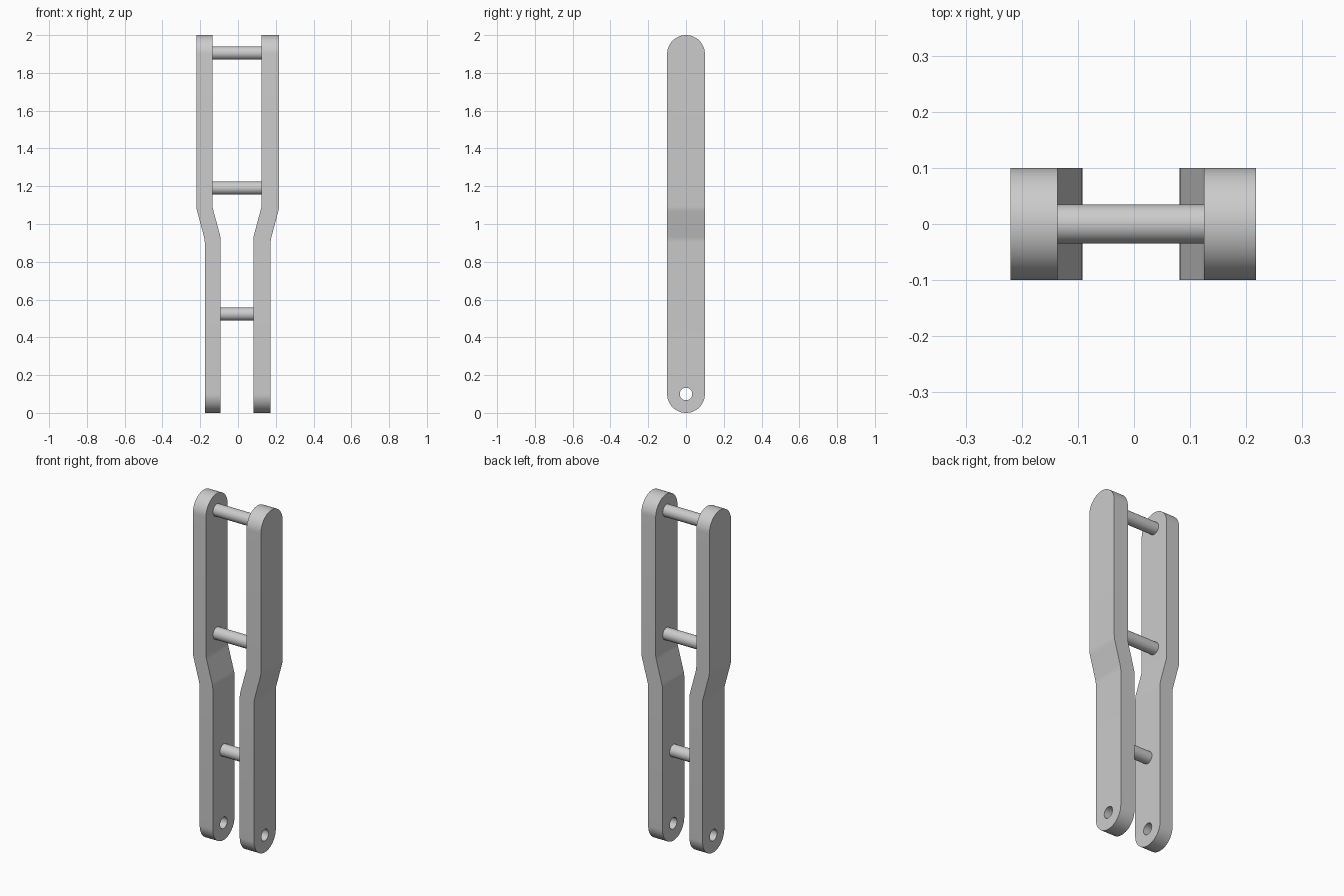
import bpy
import bmesh
from math import pi, sin, cos, radians
from mathutils import Vector, Matrix

if "Cube" in bpy.data.objects:
    bpy.data.objects.remove(bpy.data.objects["Cube"])

HALF_WIDTH = 0.1
HOLE_RADIUS = 0.033
PIN_RADIUS = 0.035
TOP = 2.0
# Height and outward shift along the softly rounded bend
BEND = [(0.91, 0), (0.925, 0.001), (0.94, 0.0045),
        (1.07, 0.0395), (1.085, 0.043), (1.1, 0.044)]
TILT = 0.13

steel = bpy.data.materials.new("grey steel")
steel.use_nodes = True
grey = (0.6, 0.6, 0.6, 1)
steel.diffuse_color = grey
steel.node_tree.nodes["Principled BSDF"].inputs["Base Color"].default_value = grey


def finish(name, bm):
    bmesh.ops.recalc_face_normals(bm, faces=bm.faces[:])
    mesh = bpy.data.meshes.new(name)
    bm.to_mesh(mesh)
    bm.free()
    mesh.materials.append(steel)
    ob = bpy.data.objects.new(name, mesh)
    bpy.context.collection.objects.link(ob)
    bpy.ops.object.select_all(action="DESELECT")
    ob.select_set(True)
    bpy.context.view_layer.objects.active = ob
    bpy.ops.object.shade_smooth_by_angle(angle=radians(30))


def loop(bm, points):
    verts = [bm.verts.new(p) for p in points]
    return [bm.edges.new((v, verts[i - 1])) for i, v in enumerate(verts)]


def bend_shift(u):
    if u <= BEND[0][0]:
        return 0
    for (u0, s0), (u1, s1) in zip(BEND, BEND[1:]):
        if u <= u1:
            return s0 + (s1 - s0) * (u - u0) / (u1 - u0)
    return BEND[-1][1]


def side_bar(name, side, inner, thickness):
    """Round-ended plate with a bolt hole, bent outward halfway up."""
    bm = bmesh.new()
    n = 32
    outline = []
    for centre, start in ((TOP - HALF_WIDTH, 0), (HALF_WIDTH, pi)):
        for i in range(n + 1):
            a = start + pi * i / n
            outline.append((inner, HALF_WIDTH * cos(a), centre + HALF_WIDTH * sin(a)))
    hole = [(inner, HOLE_RADIUS * cos(2 * pi * i / n),
             HALF_WIDTH + HOLE_RADIUS * sin(2 * pi * i / n)) for i in range(n)]
    edges = loop(bm, outline) + loop(bm, hole)
    bmesh.ops.triangle_fill(bm, edges=edges, use_beauty=True, normal=(1, 0, 0))
    grown = bmesh.ops.extrude_face_region(bm, geom=bm.faces[:], use_keep_orig=True)
    moved = [g for g in grown["geom"] if isinstance(g, bmesh.types.BMVert)]
    bmesh.ops.translate(bm, verts=moved, vec=(thickness, 0, 0))
    # Mitred cuts where the plate bends
    mid = inner + thickness / 2
    for height, shift in BEND:
        bmesh.ops.bisect_plane(bm, geom=bm.verts[:] + bm.edges[:] + bm.faces[:],
                               plane_co=(mid, 0, height), plane_no=(TILT, 0, 1))
    for v in bm.verts:
        v.co.x += bend_shift(v.co.z + TILT * (v.co.x - mid))
        v.co.x *= side
    finish(name, bm)


def pin(name, z, x0, x1):
    bm = bmesh.new()
    turn = Matrix.Translation(Vector(((x0 + x1) / 2, 0, z))) @ Matrix.Rotation(pi / 2, 4, "Y")
    bmesh.ops.create_cone(bm, cap_ends=True, segments=40, radius1=PIN_RADIUS,
                          radius2=PIN_RADIUS, depth=x1 - x0, matrix=turn)
    finish(name, bm)


# Side bars
side_bar("left_bar", 1, 0.081, 0.092)
side_bar("right_bar", -1, 0.092, 0.084)

# Cross pins
pin("top_pin", 1.905, -0.138, 0.129)
pin("middle_pin", 1.19, -0.138, 0.129)
pin("lower_pin", 0.523, -0.095, 0.084)
